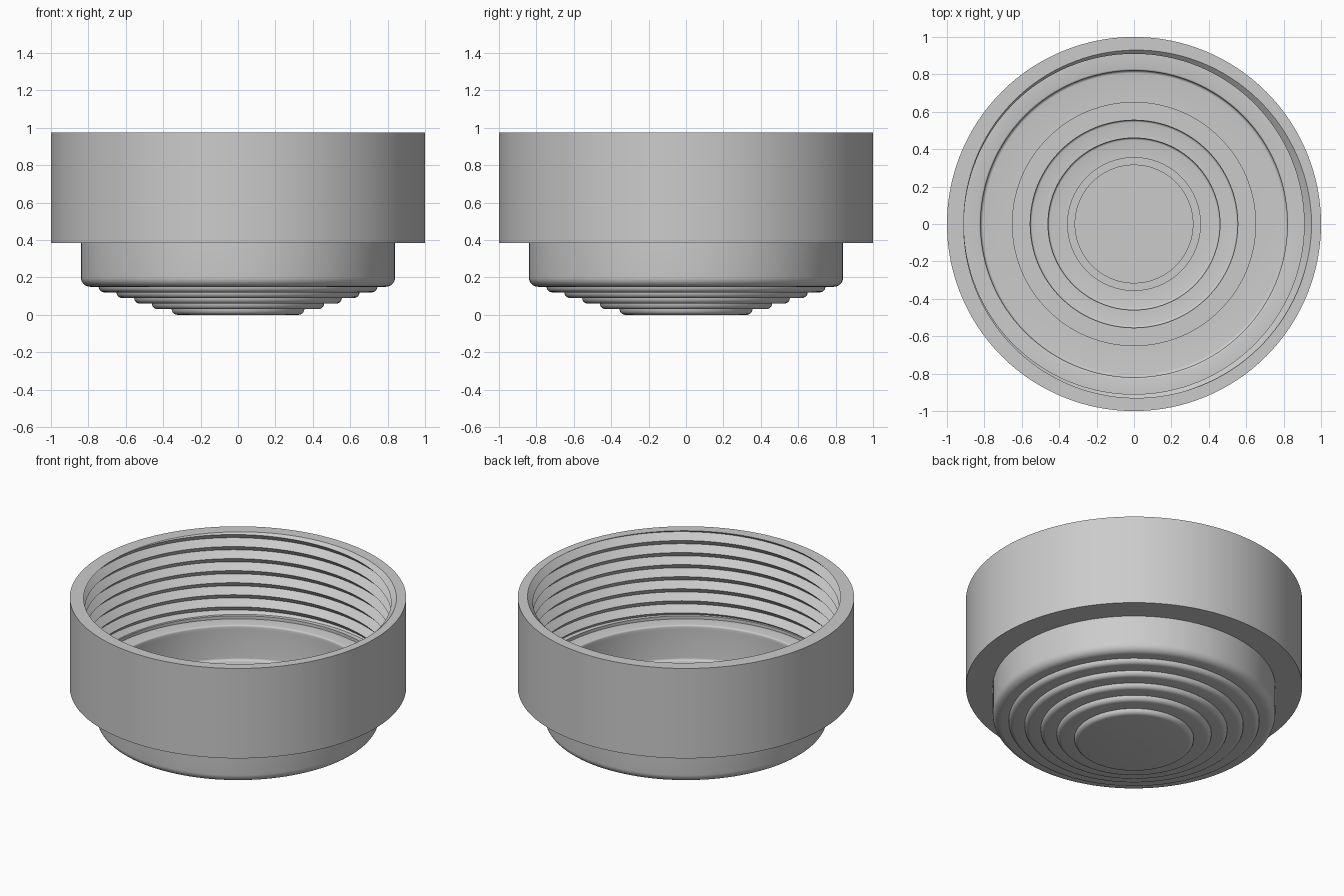
import bpy, bmesh, math

cube = bpy.data.objects.get("Cube")
if cube:
    bpy.data.objects.remove(cube)

SEGMENTS = 128
grey = bpy.data.materials.new("plain grey")
grey.use_nodes = True
grey.diffuse_color = (0.6, 0.6, 0.6, 1)
grey.node_tree.nodes["Principled BSDF"].inputs["Base Color"].default_value = (0.6, 0.6, 0.6, 1)


def arc(cr, cz, radius, start, end, steps=5):
    """Quarter-round points in the (radius, height) plane, angles in degrees."""
    angles = [math.radians(start + (end - start) * i / steps) for i in range(steps + 1)]
    return [(cr + radius * math.cos(a), cz + radius * math.sin(a)) for a in angles]


def lathe(name, profile_at, closed):
    """Turn a profile, which may change with the angle, around the z axis."""
    bm = bmesh.new()
    columns = []
    for i in range(SEGMENTS + 1):
        t = math.tau * i / SEGMENTS
        columns.append([bm.verts.new((r * math.cos(t), r * math.sin(t), z))
                        for r, z in profile_at(i / SEGMENTS)])
    count = len(columns[0])
    for a, b in zip(columns, columns[1:]):
        for j in range(count if closed else count - 1):
            k = (j + 1) % count
            bm.faces.new((a[j], b[j], b[k], a[k]))
    bmesh.ops.remove_doubles(bm, verts=bm.verts, dist=0.0003)
    bmesh.ops.recalc_face_normals(bm, faces=bm.faces)
    mesh = bpy.data.meshes.new(name)
    bm.to_mesh(mesh)
    bm.free()
    mesh.materials.append(grey)
    obj = bpy.data.objects.new(name, mesh)
    bpy.context.collection.objects.link(obj)
    bpy.ops.object.select_all(action="DESELECT")
    obj.select_set(True)
    bpy.context.view_layer.objects.active = obj
    bpy.ops.object.shade_smooth_by_angle(angle=math.radians(32))
    return obj


# Collar with an internal helical V thread
TOP, THREAD_END, PITCH = 0.975, 0.43, 0.079
CREST, ROOT = 0.91, 0.95


def thread_radius(z, turn):
    phase = ((z - TOP) / PITCH - turn + 0.5) % 1
    return CREST + (ROOT - CREST) * (1 - abs(2 * phase - 1))


def collar_profile(turn):
    points = [(0.82, 0.385), (1, 0.385), (1, TOP)]
    for k in range(4, -22, -1):
        z = TOP + PITCH * (turn - 0.5 + k / 2)
        z = min(TOP, max(THREAD_END, z))
        points.append((thread_radius(z, turn), z))
    points += [(CREST, THREAD_END), (CREST, 0.41)]
    return points + arc(0.83, 0.40, 0.01, 90, 180, 3)


lathe("threaded_collar", collar_profile, True)

# Stepped cup: rounded terraces outside, shallow matching steps inside
STEP = 0.03
cup = [(0, STEP), (0.315, STEP), (0.315, 2 * STEP), (0.355, 2 * STEP)]
cup += [(0.355, 3 * STEP)]
for level, radius in ((3, 0.46), (4, 0.555)):
    z = level * STEP
    cup += arc(radius - 0.012, z + 0.012, 0.012, -90, 0, 3)
    cup.append((radius, z + STEP))
cup += [(0.65, 5 * STEP), (0.65, 6 * STEP)]
cup += arc(0.805, 6 * STEP + 0.015, 0.015, -90, 0)
cup += [(0.82, 0.385), (0.84, 0.385)]
cup += arc(0.79, 0.2, 0.05, 0, -90, 8)
for level, radius in enumerate((0.745, 0.65, 0.555, 0.46, 0.355)):
    z = (5 - level) * STEP
    cup += arc(radius - STEP, z, STEP, 0, -90)
cup.append((0, 0))

lathe("stepped_cup", lambda turn: cup, False)
